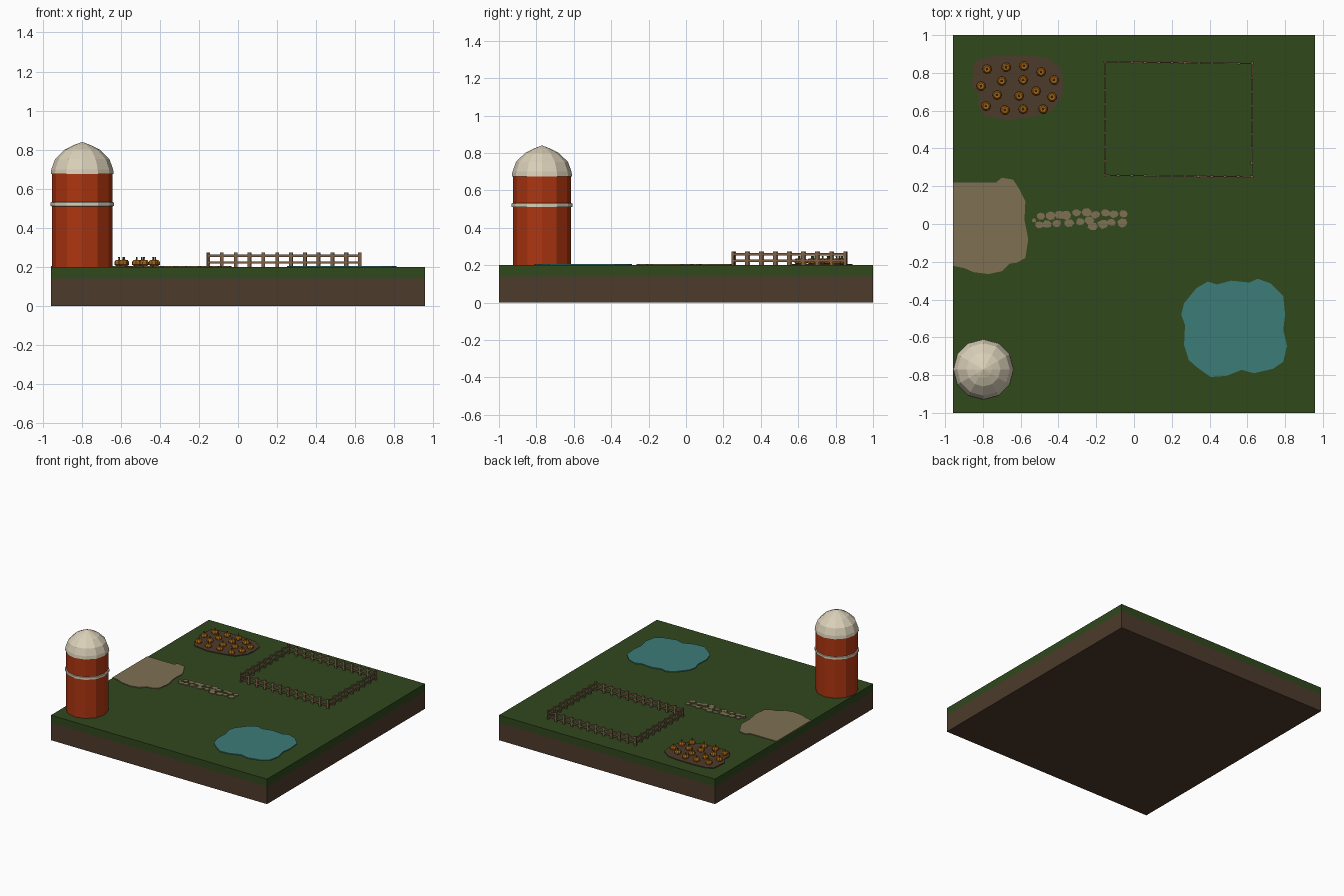
import bpy, bmesh, math, random
from mathutils import Matrix, Vector

if "Cube" in bpy.data.objects:
    bpy.data.objects.remove(bpy.data.objects["Cube"])

random.seed(4)
TOP = 0.2


def mat(name, rgb):
    m = bpy.data.materials.new(name)
    m.diffuse_color = (*rgb, 1)
    m.use_nodes = True
    m.node_tree.nodes["Principled BSDF"].inputs["Base Color"].default_value = m.diffuse_color
    return m


GRASS = mat("grass", (0.03, 0.065, 0.012))
EARTH = mat("earth", (0.075, 0.043, 0.025))
RED = mat("red", (0.42, 0.036, 0.005))
CREAM = mat("cream", (0.70, 0.63, 0.48))
DIRT = mat("dirt", (0.21, 0.16, 0.085))
WATER = mat("water", (0.045, 0.20, 0.19))
WOOD = mat("wood", (0.20, 0.12, 0.065))
ORANGE = mat("orange", (0.40, 0.13, 0.006))
STEM = mat("stem", (0.08, 0.10, 0.015))


def finish(name, bm, material):
    bmesh.ops.recalc_face_normals(bm, faces=bm.faces)
    me = bpy.data.meshes.new(name)
    bm.to_mesh(me)
    bm.free()
    me.materials.append(material)
    ob = bpy.data.objects.new(name, me)
    bpy.context.collection.objects.link(ob)
    return ob


def add_box(bm, centre, size, angle=0):
    m = (Matrix.Translation(centre) @ Matrix.Rotation(angle, 4, 'Z')
         @ Matrix.Diagonal((*size, 1)))
    bmesh.ops.create_cube(bm, size=1, matrix=m)


def add_lathe(bm, x, y, profile, sides, turn=0):
    rings = []
    for r, z in profile:
        if r == 0:
            rings.append([bm.verts.new((x, y, z))] * sides)
        else:
            rings.append([bm.verts.new((x + r * math.cos(a), y + r * math.sin(a), z))
                          for a in (turn + i * math.tau / sides for i in range(sides))])
    for lo, hi in zip(rings, rings[1:]):
        for i in range(sides):
            j = (i + 1) % sides
            bm.faces.new(dict.fromkeys((lo[i], lo[j], hi[j], hi[i])))
    for (r, z), ring in ((profile[0], rings[0]), (profile[-1], rings[-1])):
        if r:
            bm.faces.new(ring)


def add_slab(bm, outline, top):
    lo = [bm.verts.new((x, y, TOP - 0.002)) for x, y in outline]
    hi = [bm.verts.new((x, y, top)) for x, y in outline]
    bm.faces.new(lo)
    bm.faces.new(hi)
    for i in range(len(lo)):
        j = (i + 1) % len(lo)
        bm.faces.new((lo[i], lo[j], hi[j], hi[i]))


# Ground block: earth below, grass on top
for name, z0, z1, m in (("earth_base", 0, 0.14, EARTH), ("grass_layer", 0.14, TOP, GRASS)):
    bm = bmesh.new()
    add_box(bm, (0, 0, (z0 + z1) / 2), (1.915, 2, z1 - z0))
    finish(name, bm, m)

# Silo: body, band and dome
for name, profile, m in (
        ("silo_body", [(0.155, TOP), (0.155, 0.68)], RED),
        ("silo_band", [(0.155, 0.51), (0.162, 0.512), (0.162, 0.53), (0.155, 0.532)], CREAM),
        ("silo_dome", [(0.15, 0.675), (0.161, 0.675), (0.158, 0.70), (0.139, 0.752),
                       (0.09, 0.80), (0.045, 0.823), (0, 0.84)], CREAM)):
    bm = bmesh.new()
    add_lathe(bm, -0.797, -0.77, profile, 12)
    finish(name, bm, m)

# Flat ground patches
dirt = [(-0.957, 0.22), (-0.73, 0.22), (-0.70, 0.245), (-0.64, 0.235), (-0.61, 0.19),
        (-0.575, 0.12), (-0.58, 0.02), (-0.56, -0.08), (-0.575, -0.18), (-0.62, -0.205),
        (-0.66, -0.21), (-0.70, -0.25), (-0.77, -0.265), (-0.85, -0.255), (-0.90, -0.233),
        (-0.957, -0.222)]
pond = [(0.265, -0.42), (0.33, -0.34), (0.39, -0.305), (0.44, -0.32), (0.515, -0.30),
        (0.61, -0.31), (0.655, -0.29), (0.725, -0.315), (0.79, -0.38), (0.80, -0.48),
        (0.79, -0.56), (0.81, -0.645), (0.79, -0.73), (0.735, -0.767), (0.635, -0.79),
        (0.57, -0.772), (0.49, -0.804), (0.405, -0.81), (0.335, -0.76), (0.29, -0.72),
        (0.265, -0.64), (0.27, -0.535), (0.25, -0.48)]
soil = [(-0.845, 0.857), (-0.79, 0.884), (-0.69, 0.89), (-0.555, 0.89), (-0.46, 0.88),
        (-0.385, 0.825), (-0.375, 0.735), (-0.385, 0.67), (-0.44, 0.593), (-0.53, 0.57),
        (-0.66, 0.55), (-0.79, 0.57), (-0.825, 0.63), (-0.82, 0.68), (-0.857, 0.74)]
for name, outline, m in (("dirt_patch", dirt, DIRT), ("pond", pond, WATER),
                         ("garden_soil", soil, EARTH)):
    bm = bmesh.new()
    add_slab(bm, outline, TOP + 0.006)
    finish(name, bm, m)

# Stepping stone path
stones = [(-.53, .02), (-.495, .042), (-.44, .045), (-.395, .05), (-.36, .045), (-.305, .06),
          (-.25, .062), (-.205, .05), (-.15, .06), (-.107, .052), (-.055, .052),
          (-.50, -.005), (-.46, 0), (-.41, .002), (-.345, .005), (-.285, .012),
          (-.235, .02), (-.22, -.012), (-.165, 0), (-.12, .008), (-.06, .005)]
bm = bmesh.new()
for x, y in stones:
    turn = random.random()
    size = 0.013 if x < -0.52 else random.uniform(0.022, 0.029)
    outline = []
    for i in range(7):
        a = turn + i * math.tau / 7
        r = size * random.uniform(0.85, 1.1)
        outline.append((x + r * math.cos(a), y + 0.85 * r * math.sin(a)))
    add_slab(bm, outline, TOP + 0.005)
finish("stone_path", bm, DIRT)

# Fence: posts and two rails along each side of the paddock
posts, rails = bmesh.new(), bmesh.new()
corners = [Vector(c) for c in ((-0.153, 0.858, 0), (0.626, 0.85, 0),
                               (0.623, 0.25, 0), (-0.153, 0.258, 0))]
for k, n in enumerate((11, 8, 11, 8)):
    a, b = corners[k], corners[(k + 1) % 4]
    d = b - a
    ang = math.atan2(d.y, d.x)
    for i in range(n):
        p = a + d * (i / n)
        add_box(posts, (p.x, p.y, TOP + 0.0365), (0.018, 0.011, 0.075), ang)
    mid = (a + b) / 2
    for z in (0.223, 0.258):
        add_box(rails, (mid.x, mid.y, z), (d.length, 0.006, 0.012), ang)
finish("fence_posts", posts, WOOD)
finish("fence_rails", rails, WOOD)

# Pumpkins with stems
spots = [(-.778, .82), (-.677, .83), (-.582, .836), (-.492, .805), (-.423, .762),
         (-.81, .73), (-.70, .757), (-.587, .762), (-.518, .704), (-.434, .672),
         (-.725, .683), (-.608, .678), (-.783, .624), (-.683, .603), (-.587, .608),
         (-.481, .608)]
bodies, stems = bmesh.new(), bmesh.new()
for x, y in spots:
    turn = random.random()
    add_lathe(bodies, x, y, [(0.014, 0.204), (0.025, 0.212), (0.025, 0.225),
                             (0.017, 0.236), (0.006, 0.234)], 8, turn)
    add_lathe(stems, x, y, [(0.008, 0.232), (0.004, 0.24), (0.005, 0.25)], 5, turn)
finish("pumpkins", bodies, ORANGE)
finish("pumpkin_stems", stems, STEM)
